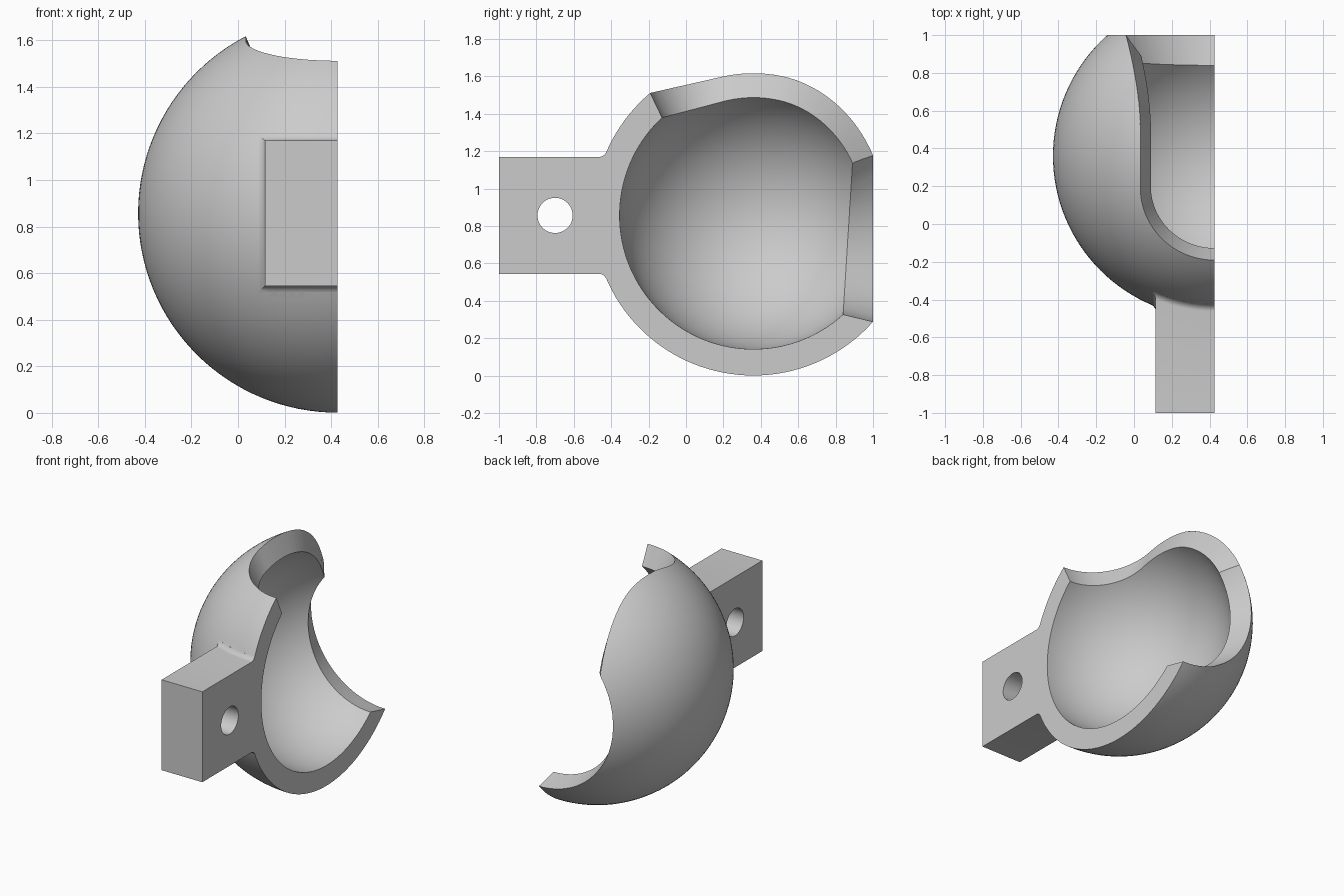
import bpy, bmesh
from math import sin, cos, pi, sqrt, radians
from mathutils import Vector

if "Cube" in bpy.data.objects:
    bpy.data.objects.remove(bpy.data.objects["Cube"])

CENTRE = Vector((0.427, 0.36, 0.857))   # centre of the spherical shell
R_OUT, R_IN = 0.856, 0.715


def finish(bm, name):
    """Turn a bmesh, drawn around the shell centre, into an object."""
    bmesh.ops.recalc_face_normals(bm, faces=bm.faces)
    mesh = bpy.data.meshes.new(name)
    bm.to_mesh(mesh)
    bm.free()
    obj = bpy.data.objects.new(name, mesh)
    obj.location = CENTRE
    bpy.context.collection.objects.link(obj)
    return obj


def ball(name, radius):
    bm = bmesh.new()
    bmesh.ops.create_uvsphere(bm, u_segments=128, v_segments=64, radius=radius)
    return finish(bm, name)


def loft(name, rings, start, end):
    """Skin closed rings and close both ends with a fan to a point."""
    bm = bmesh.new()
    loops = [[bm.verts.new(p) for p in ring] for ring in rings]
    n = len(loops[0])
    for a, b in zip(loops, loops[1:]):
        for i in range(n):
            j = (i + 1) % n
            bm.faces.new((a[i], a[j], b[j], b[i]))
    for loop, tip in ((loops[0], start), (loops[-1], end)):
        v = bm.verts.new(tip)
        for i in range(n):
            bm.faces.new((loop[i], loop[(i + 1) % n], v))
    return finish(bm, name)


def opening(name, outer, inner, direction):
    """Cutter whose wall runs through a rim on each side of the shell."""
    low = [i - (o - i) * 0.6 for o, i in zip(outer, inner)]
    high = [o + (o - i) * 2 for o, i in zip(outer, inner)]
    d = Vector(direction).normalized()
    return loft(name, [low, high], d * 0.3, d * 1.7)


def disc_rim(normal, dist, radius):
    """Circle facing mostly along y."""
    n = Vector(normal).normalized()
    up = Vector((1, 0, 0)).cross(n)
    return [n * dist + Vector((radius * cos(a), 0, 0)) + up * radius * sin(a)
            for a in (2 * pi * k / 128 for k in range(128))]


def slot_rim(radius, tilt, dist, flare_start, end_y, end_w):
    """Round front on a tilted plane, then sides that flare to the back."""
    n = Vector((0, -sin(tilt), cos(tilt)))
    front = Vector((0, -cos(tilt), -sin(tilt)))
    r = sqrt(radius ** 2 - dist ** 2)
    half = [n * dist + front * r * cos(a) + Vector((r * sin(a), 0, 0))
            for a in (pi / 2 * k / 24 for k in range(25))]
    y0 = half[-1].y
    for k in range(1, 25):
        y = y0 + (end_y - y0) * k / 24
        t = max(0, (y - flare_start) / (end_y - flare_start))
        w = r + (end_w - r) * t ** 1.7
        half.append(Vector((w, y, sqrt(radius ** 2 - y * y - w * w))))
    return half + [Vector((-p.x, p.y, p.z)) for p in reversed(half[1:])]


def tab_ring(grow, lift=None):
    """Rectangle that follows the sphere, or is flat at the free end."""
    w, h = 0.312 + grow, 0.313 + grow
    corners = [(-w, -h), (w, -h), (w, h), (-w, h)]
    ring = []
    for (x0, z0), (x1, z1) in zip(corners, corners[1:] + corners[:1]):
        for k in range(16):
            x, z = x0 + (x1 - x0) * k / 16, z0 + (z1 - z0) * k / 16
            y = -1.36 if lift is None else -sqrt(R_OUT ** 2 - x * x - z * z) - lift
            ring.append(Vector((x, y, z)))
    return ring


# Shell and mounting tab with a small fillet at its root
shell = ball("half_socket", R_OUT)
F = 0.025
fillet = [tab_ring(F * (1 - cos(a)), F * (1 - sin(a)))
          for a in (pi / 2 * k / 5 for k in range(6))]
tab = loft("mounting_tab", [tab_ring(0)] + fillet + [tab_ring(F, -0.05)],
           (0, -1.36, 0), (0, -0.79, 0))

# Cutters: cavity, back opening, top slot, bolt hole, mirror half
cavity = ball("cavity_cutter", R_IN)
back = opening("back_cutter",
               disc_rim((0, 1, 0), 0.64, sqrt(R_OUT ** 2 - 0.64 ** 2)),
               disc_rim((0, 0.998, -0.062), 0.512, 0.499), (0, 1, 0))
slot = opening("slot_cutter",
               slot_rim(R_OUT, radians(12.7), 0.76, 0.15, 0.645, 0.471),
               slot_rim(R_IN, radians(14.8), 0.63, 0.15, 0.535, 0.39),
               (0, 0.1, 1))
bolt = loft("bolt_cutter",
            [[Vector((x, -1.06 + 0.094 * cos(a), 0.094 * sin(a)))
              for a in (2 * pi * k / 48 for k in range(48))] for x in (-1, 1)],
            (-1, -1.06, 0), (1, -1.06, 0))
bm = bmesh.new()
bmesh.ops.create_cube(bm, size=4)
bmesh.ops.translate(bm, verts=bm.verts, vec=(2, 0, 0))
half = finish(bm, "half_cutter")

bpy.context.view_layer.objects.active = shell
for tool, mode in ((tab, "UNION"), (cavity, "DIFFERENCE"), (back, "DIFFERENCE"),
                   (slot, "DIFFERENCE"), (bolt, "DIFFERENCE"), (half, "DIFFERENCE")):
    mod = shell.modifiers.new(tool.name, "BOOLEAN")
    mod.operation, mod.solver, mod.object = mode, "EXACT", tool
    bpy.ops.object.modifier_apply(modifier=mod.name)
    bpy.data.objects.remove(tool)

# Plain grey finish
grey = bpy.data.materials.new("light_grey")
grey.use_nodes = True
colour = (0.6, 0.6, 0.6, 1)
grey.diffuse_color = colour
grey.node_tree.nodes["Principled BSDF"].inputs["Base Color"].default_value = colour
shell.data.materials.clear()
shell.data.materials.append(grey)
for face in shell.data.polygons:
    face.material_index = 0

bpy.ops.object.select_all(action="DESELECT")
shell.select_set(True)
bpy.ops.object.shade_smooth_by_angle(angle=radians(25))
